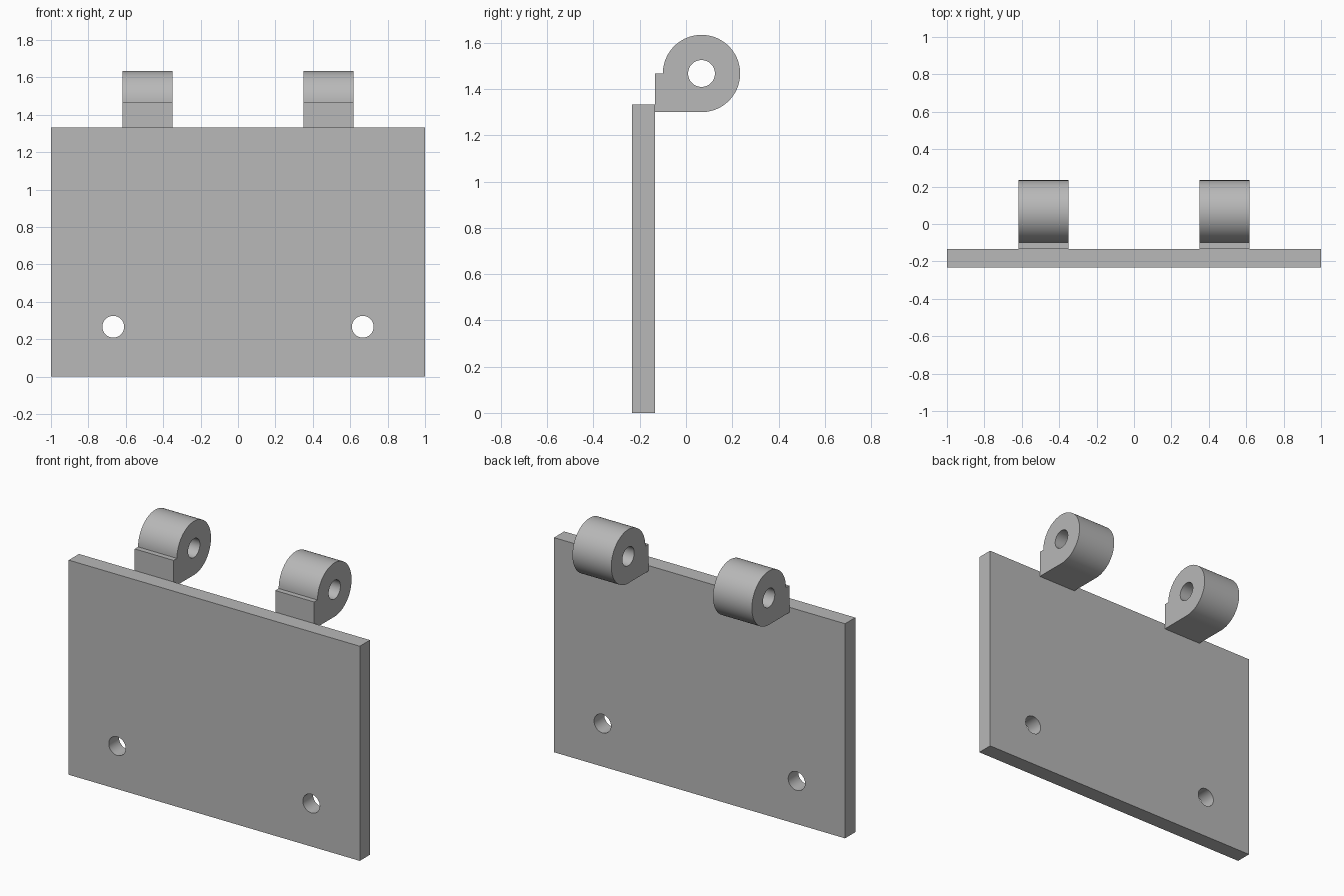
import bpy, bmesh, math
from mathutils import Matrix, Vector

cube = bpy.data.objects.get("Cube")
if cube:
    bpy.data.objects.remove(cube, do_unlink=True)

# Single grey finish
COLOR = (0.48, 0.48, 0.48, 1)
grey = bpy.data.materials.new("plain_grey")
grey.use_nodes = True
grey.diffuse_color = COLOR
grey.node_tree.nodes["Principled BSDF"].inputs["Base Color"].default_value = COLOR


def arc(cx, cy, r, start=0, end=360, steps=64):
    """Points along an arc; a full circle leaves out the repeated end point."""
    count = steps if end - start == 360 else steps + 1
    angles = [math.radians(start + (end - start) * i / steps) for i in range(count)]
    return [(cx + r * math.cos(a), cy + r * math.sin(a)) for a in angles]


def extruded(name, loops, thickness, axes, location):
    """Fill the outline minus its holes, extrude both ways, place on the given axes."""
    curve = bpy.data.curves.new(name + "_profile", "CURVE")
    curve.dimensions = "2D"
    curve.fill_mode = "BOTH"
    curve.extrude = thickness / 2
    for loop in loops:
        spline = curve.splines.new("POLY")
        spline.points.add(len(loop) - 1)
        for point, (u, v) in zip(spline.points, loop):
            point.co = (u, v, 0, 1)
        spline.use_cyclic_u = True
    helper = bpy.data.objects.new(name + "_helper", curve)
    bpy.context.collection.objects.link(helper)
    bpy.context.view_layer.update()
    evaluated = helper.evaluated_get(bpy.context.evaluated_depsgraph_get())
    mesh = bpy.data.meshes.new_from_object(evaluated)
    bpy.data.objects.remove(helper, do_unlink=True)
    bpy.data.curves.remove(curve)

    # Weld caps to walls and turn the profile into place
    bm = bmesh.new()
    bm.from_mesh(mesh)
    bmesh.ops.remove_doubles(bm, verts=bm.verts, dist=0.0001)
    rotation = Matrix([Vector(a) for a in axes]).transposed()
    bmesh.ops.transform(bm, matrix=rotation.to_4x4(), verts=bm.verts)
    bmesh.ops.recalc_face_normals(bm, faces=bm.faces)
    bm.to_mesh(mesh)
    bm.free()
    mesh.name = name
    mesh.materials.clear()
    mesh.materials.append(grey)

    obj = bpy.data.objects.new(name, mesh)
    bpy.context.collection.objects.link(obj)
    obj.location = location
    bpy.ops.object.select_all(action="DESELECT")
    obj.select_set(True)
    bpy.context.view_layer.objects.active = obj
    bpy.ops.object.shade_smooth_by_angle(angle=math.radians(30))
    return obj


HOLE = 0.058
X, Y, Z = (1, 0, 0), (0, 1, 0), (0, 0, 1)

# Upright plate with two screw holes
plate = [(-1, 0), (1, 0), (1, 1.333), (-1, 1.333)]
holes = [arc(side * 0.667, 0.267, HOLE) for side in (-1, 1)]
extruded("plate", [plate] + holes, 0.1, (X, Z, (0, -1, 0)), (0, -0.183, 0))

# Hinge knuckles: a round barrel with a square foot and a pin hole
cy, cz, radius, back = 0.067, 1.467, 0.167, -0.133
knuckle = [(back, cz), (back, cz - radius)] + arc(cy, cz, radius, -90, 180)
for name, side in (("right_knuckle", -1), ("left_knuckle", 1)):
    extruded(name, [knuckle, arc(cy, cz, HOLE)], 0.267, (Y, Z, X), (side * 0.483, 0, 0))
